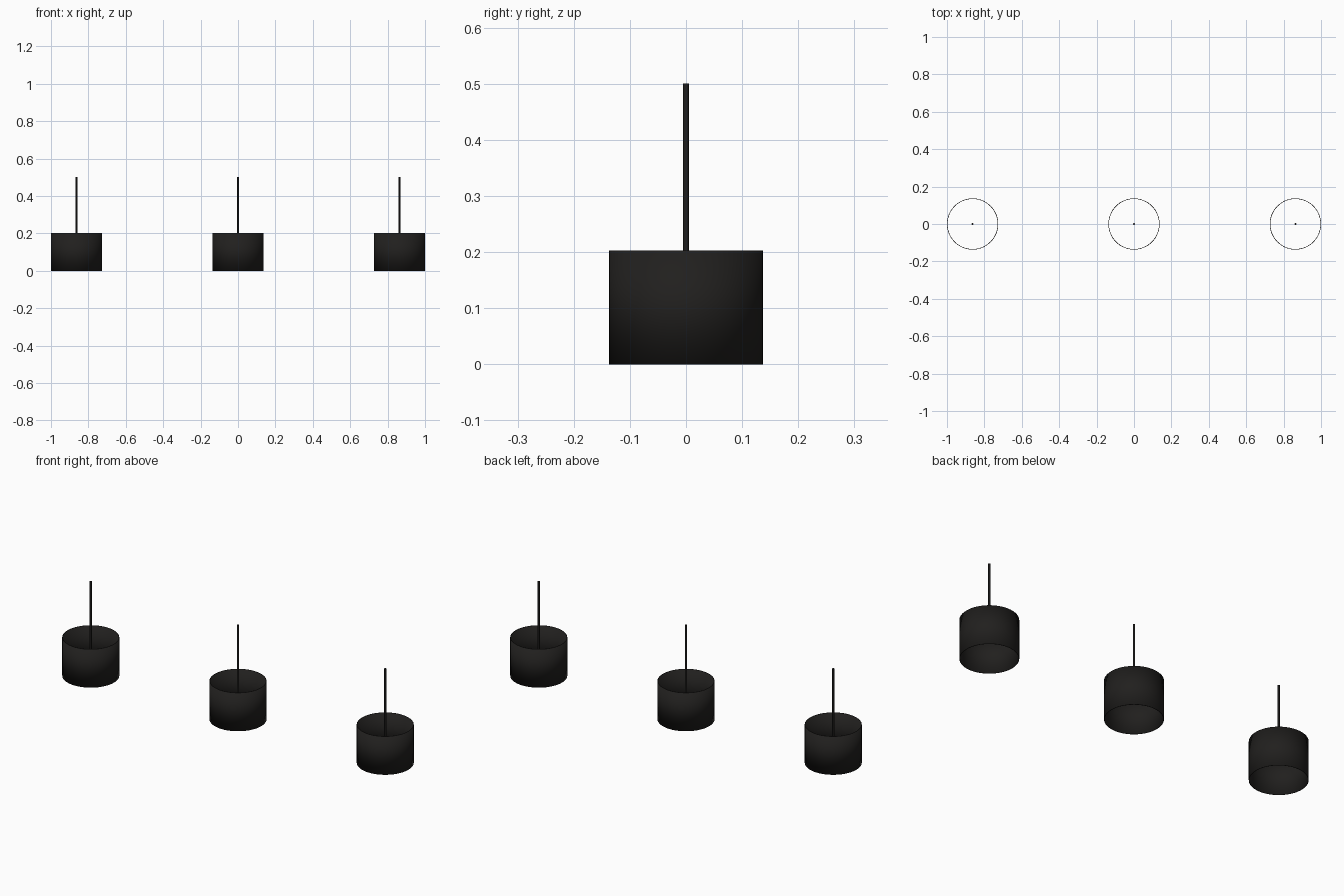
import bpy

if "Cube" in bpy.data.objects:
    bpy.data.objects.remove(bpy.data.objects["Cube"])

R, H, WALL = 0.137, 0.203, 0.003      # drum shade
ROD_R, ROD_LOW, ROD_TOP = 0.005, 0.10, 0.5

black = bpy.data.materials.new("black")
black.diffuse_color = (0.015, 0.014, 0.013, 1)
black.use_nodes = True
black.node_tree.nodes["Principled BSDF"].inputs["Base Color"].default_value = black.diffuse_color


def cylinder(name, x, radius, low, high, sides, fill):
    bpy.ops.mesh.primitive_cylinder_add(
        vertices=sides, radius=radius, depth=high - low,
        end_fill_type=fill, location=(x, 0, (low + high) / 2))
    ob = bpy.context.object
    ob.name = name
    ob.data.materials.append(black)
    bpy.ops.object.shade_smooth_by_angle()
    return ob


# three pendants in a row
for side, x in (("left", -0.863), ("centre", 0), ("right", 0.863)):
    # thin drum shade, open at both ends
    shade = cylinder(side + "_shade", x, R, 0, H, 64, 'NOTHING')
    wall = shade.modifiers.new("wall", 'SOLIDIFY')
    wall.thickness = WALL
    wall.offset = -1
    # hanging rod, ending inside the shade
    cylinder(side + "_rod", x, ROD_R, ROD_LOW, ROD_TOP, 16, 'NGON')
